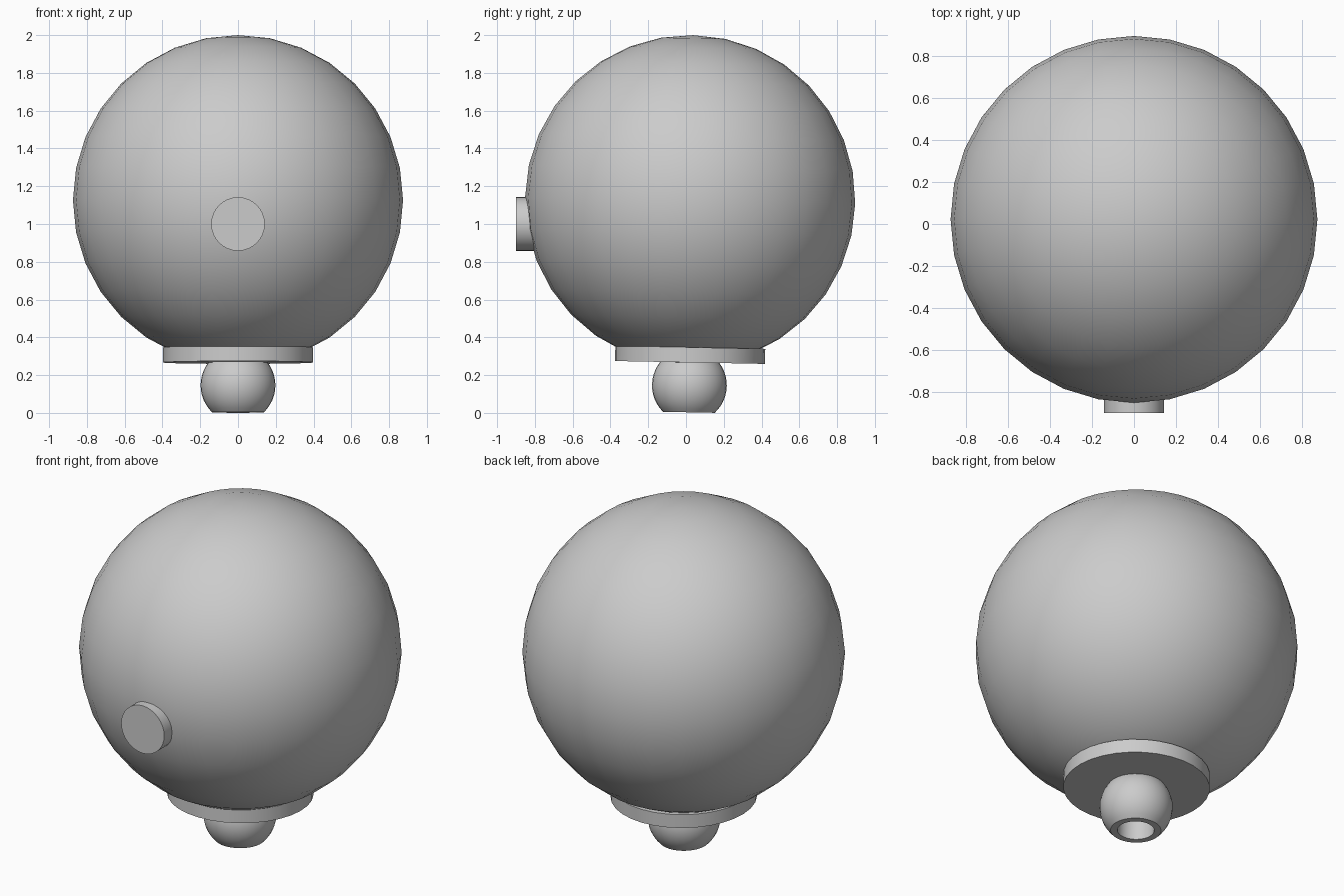
import bpy, math
from math import radians, sin, cos

cube = bpy.data.objects.get("Cube")
if cube:
    bpy.data.objects.remove(cube, do_unlink=True)

SEGMENTS = 32
CENTRE_Y = 0.022
TILT = radians(-1.1)

grey = bpy.data.materials.new("plain_grey")
grey.use_nodes = True
grey.diffuse_color = (0.6, 0.6, 0.6, 1)
grey.node_tree.nodes["Principled BSDF"].inputs["Base Color"].default_value = grey.diffuse_color


def finish(name):
    ob = bpy.context.object
    ob.name = ob.data.name = name
    ob.data.materials.append(grey)
    bpy.ops.object.shade_smooth_by_angle(angle=radians(35))
    return ob


def disc(name, radius, depth, location, tilt):
    bpy.ops.mesh.primitive_cylinder_add(vertices=SEGMENTS, radius=radius, depth=depth,
                                        location=location, rotation=(tilt, 0, 0))
    return finish(name)


def lathe(name, profile, location, tilt):
    """Turn a closed (radius, height) outline around the z axis."""
    n = len(profile)
    verts, faces = [], []
    for s in range(SEGMENTS):
        a = 2 * math.pi * s / SEGMENTS
        verts += [(r * cos(a), r * sin(a), z) for r, z in profile]
        t = (s + 1) % SEGMENTS
        for i in range(n):
            j = (i + 1) % n
            faces.append((s * n + i, t * n + i, t * n + j, s * n + j))
    mesh = bpy.data.meshes.new(name)
    mesh.from_pydata(verts, [], faces)
    ob = bpy.data.objects.new(name, mesh)
    bpy.context.collection.objects.link(ob)
    ob.location, ob.rotation_euler = location, (tilt, 0, 0)
    bpy.ops.object.select_all(action='DESELECT')
    bpy.context.view_layer.objects.active = ob
    ob.select_set(True)
    return finish(name)


# Large round body
bpy.ops.mesh.primitive_uv_sphere_add(segments=SEGMENTS, ring_count=16, radius=0.874,
                                     location=(0, CENTRE_Y, 1.126), rotation=(TILT, 0, 0))
finish("body")

# Collar under the body
disc("collar", 0.397, 0.08, (0, CENTRE_Y, 0.307), TILT)

# Round button on the front
disc("front_button", 0.142, 0.2, (0, -0.8, 1.0), radians(90))

# Hollow ball foot with an open bottom
BALL = 0.198
low = -math.acos(0.137 / BALL)
steps = 12
outline = [(BALL * cos(a), BALL * sin(a))
           for a in (low - 2 * low * i / steps for i in range(steps + 1))]
outline += [(0.1, outline[-1][1]), (0.1, outline[0][1])]
lathe("ball_foot", outline, (0, 0.018, 0.146), TILT)
